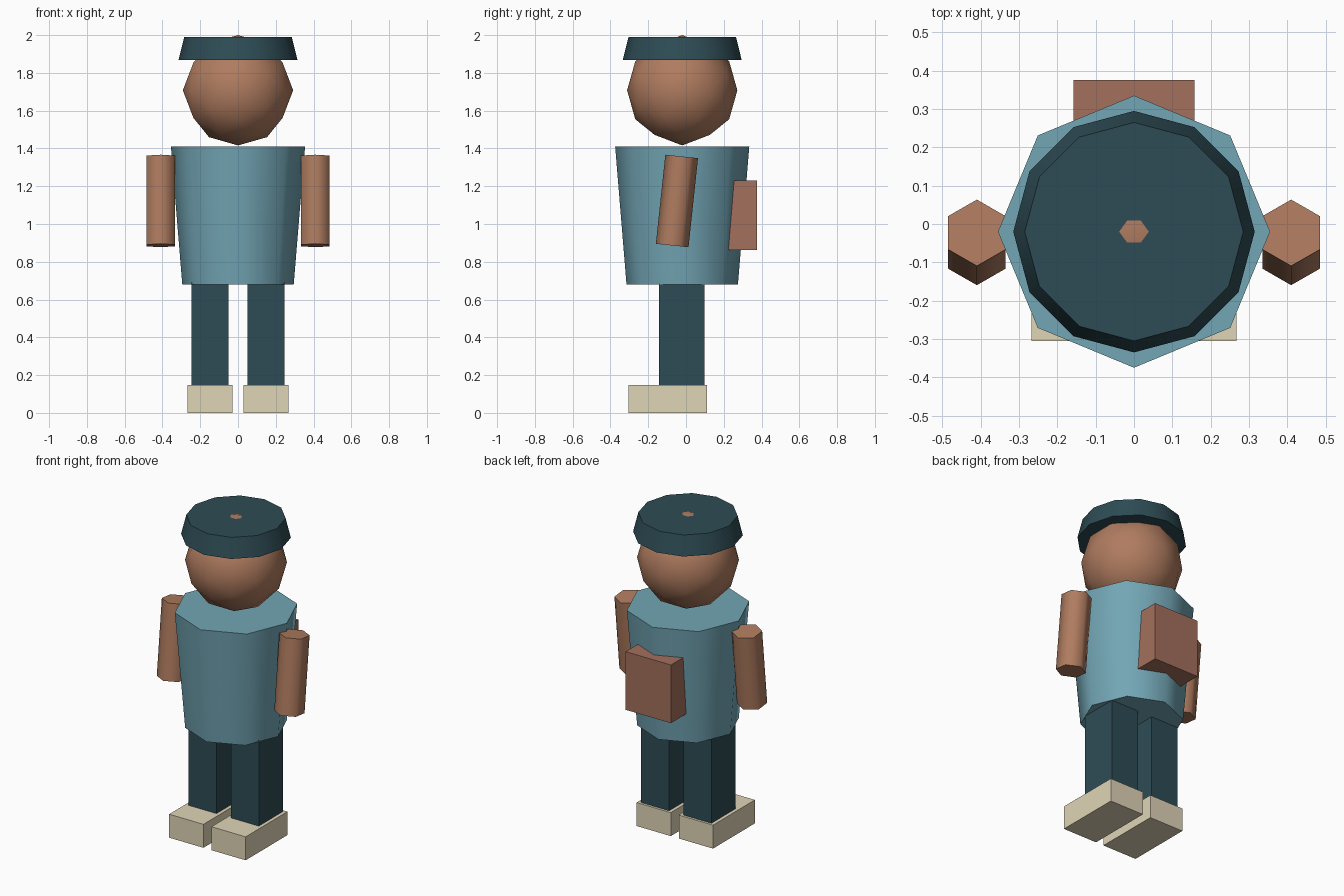
import bpy, bmesh, math
from itertools import combinations
from mathutils import Matrix, Vector

if "Cube" in bpy.data.objects:
    bpy.data.objects.remove(bpy.data.objects["Cube"])


def material(name, rgb):
    m = bpy.data.materials.new(name)
    m.diffuse_color = (*rgb, 1)
    m.use_nodes = True
    m.node_tree.nodes["Principled BSDF"].inputs["Base Color"].default_value = m.diffuse_color
    return m


SKIN = material("skin", (0.43, 0.20, 0.115))
SHIRT = material("shirt", (0.17, 0.38, 0.46))
DARK = material("dark_cloth", (0.027, 0.072, 0.09))
CREAM = material("cream", (0.74, 0.66, 0.47))
PACK = material("pack", (0.37, 0.16, 0.11))


def finish(name, bm, mat, loc=(0, 0, 0), rot_x=0):
    # smooth round the sides, keep rims and box edges sharp
    bmesh.ops.recalc_face_normals(bm, faces=bm.faces)
    for f in bm.faces:
        f.smooth = True
    for e in bm.edges:
        e.smooth = e.calc_face_angle(0) < math.radians(70)
    me = bpy.data.meshes.new(name)
    bm.to_mesh(me)
    bm.free()
    me.materials.append(mat)
    ob = bpy.data.objects.new(name, me)
    ob.location = loc
    ob.rotation_euler.x = rot_x
    bpy.context.collection.objects.link(ob)
    return ob


def box(name, lo, hi, mat):
    lo, hi = Vector(lo), Vector(hi)
    bm = bmesh.new()
    bmesh.ops.create_cube(bm, size=1, matrix=Matrix.Diagonal((*(hi - lo), 1)))
    return finish(name, bm, mat, (lo + hi) / 2)


def prism(name, sides, r_bottom, r_top, height, mat, loc, rot_x=0):
    bm = bmesh.new()
    bmesh.ops.create_cone(bm, cap_ends=True, segments=sides, radius1=r_bottom,
                          radius2=r_top, depth=height)
    return finish(name, bm, mat, loc, rot_x)


def ico_ball(name, radius, mat, loc):
    # once-divided icosahedron with an edge midpoint at the top
    t = (1 + 5 ** 0.5) / 2
    base = []
    for a in (-1, 1):
        for b in (-t, t):
            base += [Vector((a, 0, b)), Vector((b, a, 0)), Vector((0, b, a))]
    mids = [p + q for p, q in combinations(base, 2) if (p - q).length < 2.1]
    bm = bmesh.new()
    verts = [bm.verts.new(p.normalized() * radius) for p in base + mids]
    bmesh.ops.convex_hull(bm, input=verts)
    return finish(name, bm, mat, loc)


# body, head and cap
prism("torso", 8, 0.295, 0.355, 0.73, SHIRT, (0, -0.02, 1.045))
ico_ball("head", 0.292, SKIN, (0, -0.02, 1.708))
prism("cap", 12, 0.315, 0.285, 0.122, DARK, (0, -0.02, 1.928))

# backpack
box("backpack", (-0.158, 0.18, 0.863), (0.158, 0.376, 1.23), PACK)

# paired limbs
for side, s in (("left", -1), ("right", 1)):
    prism(side + "_arm", 6, 0.087, 0.087, 0.474, SKIN,
          (s * 0.41, -0.048, 1.122), -0.106)
    x0, x1 = sorted((s * 0.05, s * 0.245))
    box(side + "_leg", (x0, -0.143, 0.14), (x1, 0.097, 0.71), DARK)
    x0, x1 = sorted((s * 0.028, s * 0.267))
    box(side + "_foot", (x0, -0.305, 0), (x1, 0.112, 0.148), CREAM)
